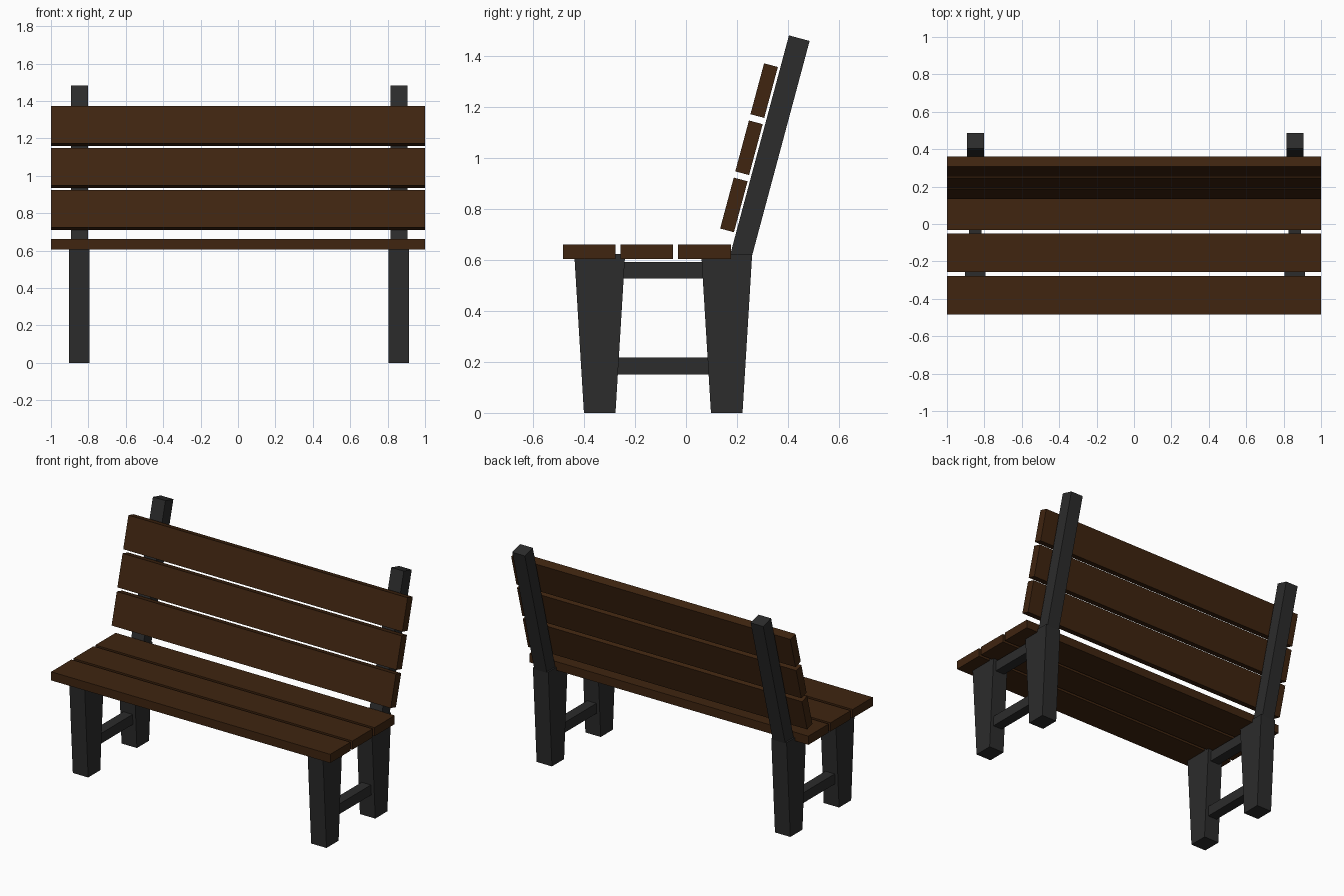
import bpy, bmesh
from math import radians
from mathutils import Matrix, Vector

if "Cube" in bpy.data.objects:
    bpy.data.objects.remove(bpy.data.objects["Cube"])


def material(name, rgb):
    m = bpy.data.materials.new(name)
    m.diffuse_color = (*rgb, 1)
    m.use_nodes = True
    m.node_tree.nodes["Principled BSDF"].inputs["Base Color"].default_value = m.diffuse_color
    return m


wood = material("brown_wood", (0.05, 0.018, 0.005))
iron = material("dark_metal", (0.025, 0.025, 0.025))


def box(name, centre, size, mat, lean=0, taper=1):
    """Box leaned back about x; taper scales the bottom edge along y."""
    bm = bmesh.new()
    bmesh.ops.create_cube(bm, size=1)
    for v in bm.verts:
        v.co *= Vector(size)
        if v.co.z < 0:
            v.co.y *= taper
    bm.transform(Matrix.Translation(centre) @ Matrix.Rotation(radians(-lean), 4, 'X'))
    me = bpy.data.meshes.new(name)
    bm.to_mesh(me)
    bm.free()
    me.materials.append(mat)
    ob = bpy.data.objects.new(name, me)
    bpy.context.collection.objects.link(ob)
    return ob


LEAN = 15

# Seat and backrest planks
for i in range(3):
    box(f"seat_plank_{i + 1}", (0, -0.3805 + 0.2265 * i, 0.633),
        (2, 0.207, 0.056), wood)
    box(f"back_plank_{i + 1}", (0, 0.188 + 0.0595 * i, 0.817 + 0.2245 * i),
        (2, 0.056, 0.207), wood, LEAN)

# End frames: tapered legs, cross rails and leaning back post
for side, x in (("left", -0.848), ("right", 0.86)):
    box(f"front_leg_{side}", (x, -0.339, 0.3125), (0.11, 0.2, 0.625), iron, taper=0.62)
    box(f"rear_leg_{side}", (x, 0.16, 0.3125), (0.11, 0.2, 0.625), iron, taper=0.62)
    for level, z in (("lower", 0.184), ("upper", 0.56)):
        box(f"{level}_rail_{side}", (x, -0.09, z), (0.066, 0.48, 0.066), iron)
    # Post is placed by its top centre and runs down into the rear leg
    length = 0.98
    axis = Matrix.Rotation(radians(-LEAN), 3, 'X') @ Vector((0, 0, 1))
    centre = Vector((x, 0.445, 1.472)) - axis * length / 2
    box(f"back_post_{side}", centre, (0.09, 0.084, length), iron, LEAN)
